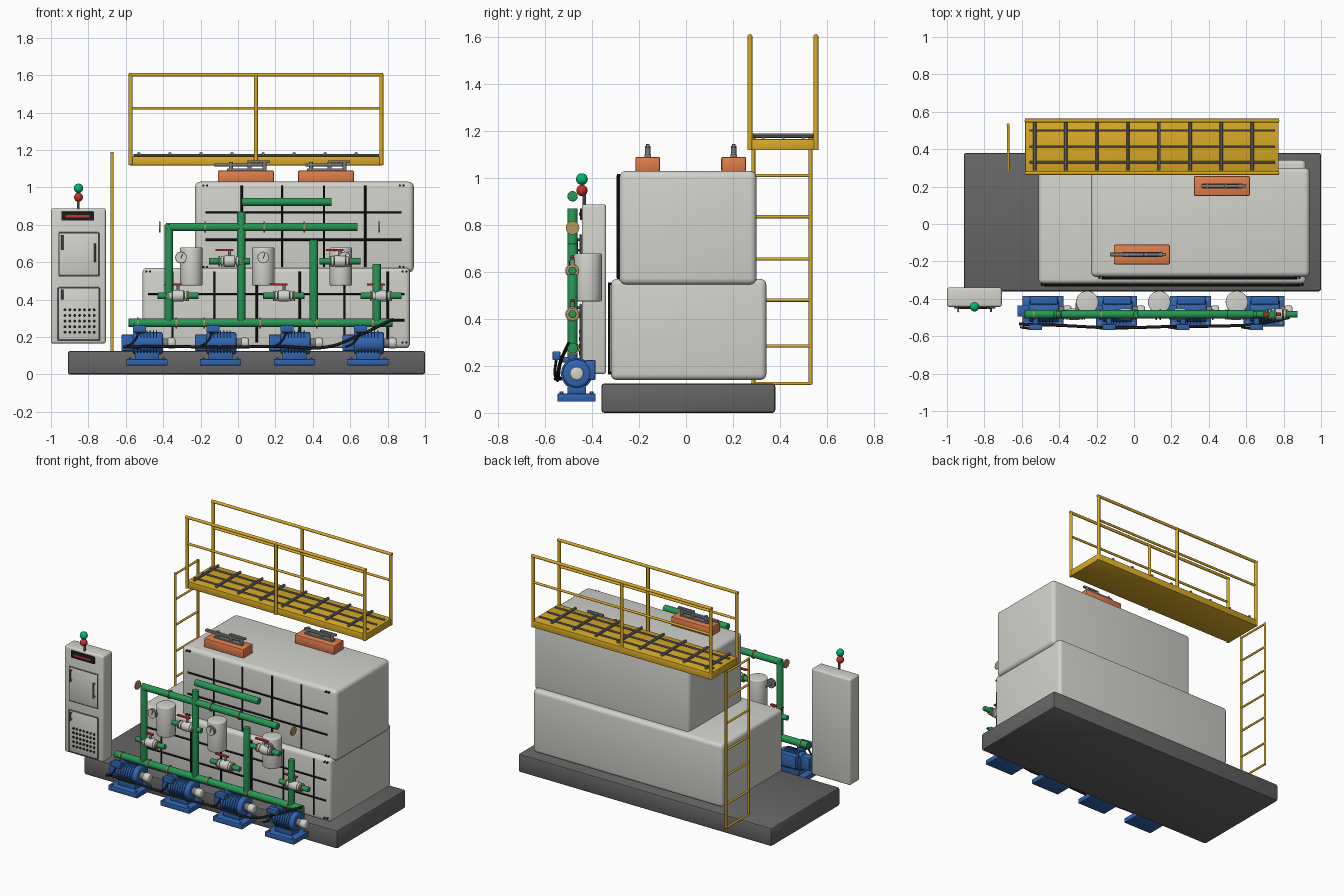
import bpy, bmesh, math
from mathutils import Vector

if "Cube" in bpy.data.objects:
    bpy.data.objects.remove(bpy.data.objects["Cube"])

COL = dict(
    yellow=(.70, .40, .02), green=(.02, .31, .09), blue=(.03, .13, .43), base=(.13, .13, .13),
    tank=(.65, .65, .61), orange=(.75, .21, .07), red=(.6, .03, .02), tan=(.46, .3, .11),
    black=(.012, .012, .012), steel=(.2, .2, .21), lamp=(0, .5, .15))
MATS = {}
for k, c in COL.items():
    MATS[k] = bpy.data.materials.new(k)
    MATS[k].diffuse_color = (*c, 1)


def finish(name, bm, mat):
    me = bpy.data.meshes.new(name)
    bm.to_mesh(me)
    bm.free()
    me.materials.append(MATS[mat])
    me.polygons.foreach_set("use_smooth", [True] * len(me.polygons))
    me.set_sharp_from_angle(angle=math.radians(35))
    ob = bpy.data.objects.new(name, me)
    bpy.context.collection.objects.link(ob)
    return ob


def box(name, x, y, z, mat, bevel=0.0, seg=2):
    bm = bmesh.new()
    bmesh.ops.create_cube(bm, size=1)
    for v in bm.verts:
        v.co = [r[0] + (c + .5) * (r[1] - r[0]) for r, c in zip((x, y, z), v.co)]
    if bevel:
        bmesh.ops.bevel(bm, geom=bm.edges[:], offset=bevel, segments=seg, profile=.5, affect='EDGES')
    return finish(name, bm, mat)


def rod(name, p, q, r, mat, sides=20, bevel=0.0):
    p, q = Vector(p), Vector(q)
    bm = bmesh.new()
    bmesh.ops.create_cone(bm, cap_ends=True, segments=sides, radius1=r, radius2=r, depth=(q - p).length)
    if bevel:
        rim = [e for e in bm.edges if abs(e.verts[0].co.z - e.verts[1].co.z) < 1e-6]
        bmesh.ops.bevel(bm, geom=rim, offset=bevel, segments=3, profile=.5, affect='EDGES')
    rot = Vector((0, 0, 1)).rotation_difference(q - p)
    for v in bm.verts:
        v.co = rot @ v.co + (p + q) / 2
    return finish(name, bm, mat)


def ball(name, c, r, mat):
    bm = bmesh.new()
    bmesh.ops.create_uvsphere(bm, u_segments=20, v_segments=12, radius=r)
    bmesh.ops.translate(bm, verts=bm.verts, vec=c)
    return finish(name, bm, mat)


def cable(name, pts, r):
    cu = bpy.data.curves.new(name, 'CURVE')
    cu.dimensions = '3D'
    cu.bevel_depth, cu.bevel_resolution, cu.resolution_u = r, 2, 6
    sp = cu.splines.new('BEZIER')
    sp.bezier_points.add(len(pts) - 1)
    for b, p in zip(sp.bezier_points, pts):
        b.co = p
        b.handle_left_type = b.handle_right_type = 'AUTO'
    cu.materials.append(MATS['black'])
    bpy.context.collection.objects.link(bpy.data.objects.new(name, cu))


# Base slab and two stacked tanks
box("base_slab", (-.91, 1), (-.36, .38), (0, .125), 'base', .012)
box("lower_tank", (-.51, .92), (-.32, .342), (.14, .57), 'tank', .025, 4)
box("upper_tank", (-.23, .94), (-.283, .30), (.545, 1.03), 'tank', .028, 4)


# Dark panel seams and corner bolts on the tank fronts
def seams(name, y, x0, x1, z0, z1, xs, zs):
    for x in xs:
        rod(name + "_seam", (x, y, z0), (x, y, z1), .006, 'black', 8)
    for z in zs:
        rod(name + "_seam", (x0, y, z), (x1, y, z), .006, 'black', 8)
    for x in (x0 - .01, x0 + .01, x1 - .01, x1 + .01):
        for z in (z0, z1):
            rod(name + "_bolt", (x, y - .004, z), (x, y + .015, z), .006, 'black', 8)


seams("upper_tank", -.29, -.175, .875, .575, 1.01, (.02, .235, .46, .68), (.865, .72))
seams("lower_tank", -.327, -.48, .89, .17, .55, (-.35, -.125, .1, .33, .57, .80), (.43, .29))

# Roof hatches with latch bars
for hx, hy, s in ((.042, -.163, -1), (.47, .203, 1)):
    box("hatch", (hx - .15, hx + .15), (hy - .053, hy + .053), (1.025, 1.09), 'orange', .008)
    box("hatch_latch_plate", (hx - .1, hx + .11), (hy - .014, hy + .014), (1.088, 1.1), 'steel', .002)
    for dx in (-.08, .02, .1):
        rod("hatch_latch_post", (hx + dx, hy, 1.09), (hx + dx, hy, 1.135), .011, 'steel', 12)
    box("hatch_latch_bar", (hx - .11 - .06 * (s < 0), hx + .09), (hy - .01, hy + .01), (1.112, 1.128), 'steel', .003)
    box("hatch_latch_top", (hx + .01, hx + .13), (hy - .008, hy + .008), (1.13, 1.144), 'steel', .002)

# Elevated walkway, grating and railings
box("walkway_deck", (-.582, .773), (.272, .562), (1.118, 1.165), 'yellow', .004)
for i in range(8):
    x = -.53 + .166 * i
    rod("grating_cross_bar", (x, .285, 1.18), (x, .545, 1.18), .009, 'steel', 8)
for y in (.33, .415, .5):
    rod("grating_long_bar", (-.56, y, 1.171), (.755, y, 1.171), .006, 'steel', 8)
for y in (.272, .553):
    for x in (-.574, .096, .766):
        rod("railing_post", (x, y, 1.12), (x, y, 1.605), .011, 'yellow', 14)
    rod("railing_top_rail", (-.584, y, 1.602), (.776, y, 1.602), .01, 'yellow', 14)
    rod("railing_mid_rail", (-.574, y, 1.423), (.766, y, 1.423), .008, 'yellow', 14)

# Access ladder
for y in (.287, .53):
    rod("ladder_rail", (-.673, y, .12), (-.673, y, 1.19), .008, 'yellow', 12)
for z in (.125, .285, .48, .655, .835, 1.01, 1.183):
    rod("ladder_rung", (-.673, .287, z), (-.673, .53, z), .007, 'yellow', 12)

# Control cabinet
box("cabinet", (-1, -.707), (-.443, -.34), (.165, .888), 'tank', .012, 3)
box("cabinet_display", (-.945, -.77), (-.452, -.44), (.822, .87), 'black', .003)
box("cabinet_display_strip", (-.92, -.795), (-.455, -.45), (.84, .852), 'red')


def frame(name, x0, x1, z0, z1):
    box(name, (x0, x1), (-.451, -.44), (z0, z1), 'tank', .003)
    for x in (x0, x1):
        rod(name + "_edge", (x, -.449, z0), (x, -.449, z1), .004, 'steel', 8)
    for z in (z0, z1):
        rod(name + "_edge", (x0, -.449, z), (x1, -.449, z), .004, 'steel', 8)


frame("upper_door", -.957, -.745, .527, .757)
frame("lower_door", -.96, -.743, .182, .462)
for x, z0, z1 in ((-.765, .6, .7), (-.94, .665, .745), (-.94, .4, .455)):
    rod("door_handle", (x, -.466, z0), (x, -.466, z1), .006, 'steel', 10)
    for z in (z0 + .008, z1 - .008):
        rod("door_handle_foot", (x, -.466, z), (x, -.445, z), .005, 'steel', 8)
for i in range(7):
    for j in range(5):
        x, z = -.925 + .026 * i, .225 + .03 * j
        rod("vent_hole", (x, -.455, z), (x, -.447, z), .008, 'black', 8)
ball("red_lamp", (-.853, -.443, .947), .024, 'red')
ball("green_lamp", (-.853, -.443, .995), .025, 'lamp')
rod("lamp_stem", (-.853, -.433, .88), (-.853, -.433, .95), .007, 'steel', 10)

# Pumps along the front
PY, PZ = -.465, .167
for px in (-.487, -.094, .302, .695):
    box("pump_foot_plate", (px - .11, px + .11), (-.547, -.385), (.048, .082), 'blue', .004)
    box("pump_pedestal", (px - .065, px + .065), (PY - .04, PY + .04), (.08, .13), 'blue', .004)
    rod("pump_motor", (px - .075, PY, PZ), (px + .085, PY, PZ), .06, 'blue', 28, .012)
    for i in range(7):
        fx = px - .05 + .017 * i
        rod("pump_fin", (fx - .003, PY, PZ), (fx + .003, PY, PZ), .067, 'blue', 28)
    box("pump_rear_block", (px - .07, px + .08), (-.43, -.385), (.14, .225), 'blue', .006)
    rod("pump_neck", (px + .08, PY, PZ), (px + .13, PY, PZ), .026, 'steel', 18)
    rod("pump_end_cap", (px + .11, PY, PZ), (px + .152, PY, PZ), .029, 'tank', 20, .01)
    box("pump_inlet_block", (px - .137, px - .065), (PY - .03, PY + .03), (.125, .213), 'blue', .006)
    box("pump_terminal_box", (px - .075, px - .005), (-.568, -.535), (.225, .262), 'blue', .004)
    box("pump_terminal_bracket", (px - .055, px - .025), (-.54, -.47), (.215, .238), 'blue', .003)
    rod("pump_outlet", (px - .04, -.483, .2), (px - .04, -.483, .27), .022, 'blue', 18)
    cable("pump_lead", [(px - .04, -.552, .23), (px - .075, -.558, .17), (px - .12, -.552, .145)], .006)
    for sx in (-.09, .09):
        for y in (-.53, -.402):
            rod("pump_bolt", (px + sx, y, .08), (px + sx, y, .09), .008, 'steel', 6)
cable("power_cable", [(-.615, -.535, .145), (-.4, -.542, .15), (-.1, -.555, .145), (.2, -.548, .15),
                      (.48, -.545, .147), (.66, -.535, .215), (.83, -.5, .295)], .008)

# Green pipework
GY = -.483


def pipe(a, b, r=.022):
    rod("pipe", (a[0], GY, a[1]), (b[0], GY, b[1]), r, 'green', 20, .003)


pipe((-.585, .275), (.825, .275), .023)
pipe((-.385, .788), (.64, .788))
pipe((.02, .922), (.5, .922))
for x, top in ((-.37, .8), (.017, .87), (.405, .72), (.742, .59)):
    pipe((x, .275), (x, top))
for z, xs in ((.275, (-.535, -.33, -.18, .12, .42, .72)), (.788, (-.418, -.175, .14, .355, .755))):
    for x in xs:
        rod("pipe_flange", (x - .004, GY, z), (x + .004, GY, z), .029, 'tan', 20)

# Valves with red levers
for x, z in ((-.32, .42), (-.045, .605), (.245, .42), (.545, .605), (.765, .42)):
    pipe((x - .11, z), (x + .11, z), .017)
    rod("valve_body", (x - .03, GY, z), (x + .03, GY, z), .031, 'tank', 20, .006)
    for s in (-.04, .04):
        rod("valve_flange", (x + s - .007, GY, z), (x + s + .007, GY, z), .027, 'tank', 20)
    for s in (-.055, .055):
        rod("valve_ring", (x + s - .004, GY, z), (x + s + .004, GY, z), .027, 'tan', 20)
    rod("valve_stem", (x, GY, z), (x, GY, z + .06), .008, 'steel', 12)
    box("valve_lever", (x - .075, x + .02), (GY - .009, GY + .009), (z + .055, z + .065), 'red', .002)

# Filter canisters with dial gauges
for x, gx in ((-.25, -.305), (.135, .135), (.55, .57)):
    rod("filter_canister", (x, -.418, .475), (x, -.418, .678), .06, 'tank', 32, .007)
    rod("gauge_stem", (gx, -.42, .625), (gx, -.478, .625), .009, 'steel', 12)
    rod("gauge_rim", (gx, -.475, .625), (gx, -.492, .625), .031, 'steel', 24)
    rod("gauge_face", (gx, -.48, .625), (gx, -.494, .625), .027, 'tank', 24)
    rod("gauge_needle", (gx, -.495, .62), (gx + .008, -.495, .645), .003, 'red', 6)

for m in bpy.data.materials:
    if m.users and not m.is_grease_pencil:
        m.use_nodes = True
        m.node_tree.nodes["Principled BSDF"].inputs["Base Color"].default_value = m.diffuse_color
